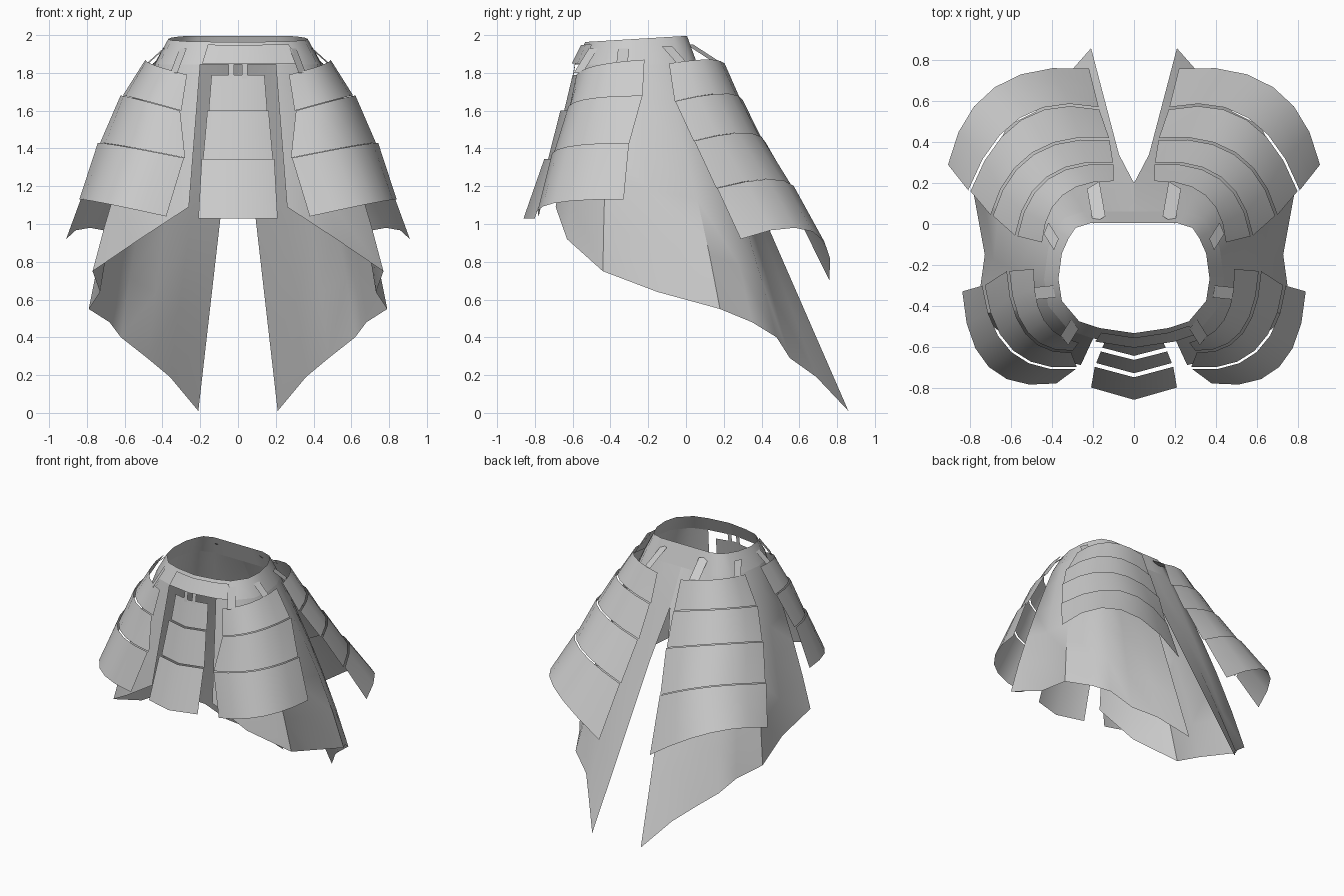
import bpy
from mathutils import Vector

cube = bpy.data.objects.get("Cube")
if cube:
    bpy.data.objects.remove(cube, do_unlink=True)

grey = bpy.data.materials.new("plain grey")
grey.use_nodes = True
grey.diffuse_color = (0.6, 0.6, 0.6, 1)
grey.node_tree.nodes["Principled BSDF"].inputs["Base Color"].default_value = grey.diffuse_color


def sheet(name, rows):
    """Open surface lofted through rows listed top down, points running counterclockwise."""
    n = len(rows[0])
    verts = [tuple(p) for row in rows for p in row]
    faces = [(r * n + i, r * n + n + i, r * n + n + i + 1, r * n + i + 1)
             for r in range(len(rows) - 1) for i in range(n - 1)]
    mesh = bpy.data.meshes.new(name)
    mesh.from_pydata(verts, [], faces)
    mesh.materials.append(grey)
    obj = bpy.data.objects.new(name, mesh)
    bpy.context.collection.objects.link(obj)
    bpy.ops.object.select_all(action="DESELECT")
    obj.select_set(True)
    bpy.context.view_layer.objects.active = obj
    bpy.ops.object.shade_smooth_by_angle(angle=0.7)
    return obj


def mirrored(row):
    return [Vector((-p.x, p.y, p.z)) for p in reversed(row)]


def pair(name, rows):
    sheet("left_" + name, rows)
    sheet("right_" + name, [mirrored(row) for row in rows])


def arc(a, b, c, steps=6):
    """Smooth curve passing through three points."""
    a, b, c = Vector(a), Vector(b), Vector(c)
    return [a * (1 - t) * (1 - 2 * t) + b * 4 * t * (1 - t) + c * t * (2 * t - 1)
            for t in (i / steps for i in range(steps + 1))]


def waist(p):
    """Point of the upper waist edge above a hip point."""
    y = (p.y + .26) * .83 - .26
    return Vector((p.x * .84, y, 1.98 + .06 * (y + .26)))


# Hip line and ragged hem of the cloth, front to back
hip = [Vector((x, y, 1.845)) for x, y in (
    (.2, -.56), (.32, -.52), (.42, -.4), (.44, -.27), (.42, -.12),
    (.38, -.03), (.34, .03), (.25, .06), (.13, .06), (0, .06))]
hem = [Vector(p) for p in (
    (.26, -.69, 1.09), (.52, -.63, .92), (.77, -.44, .75), (.73, -.15, .64), (.79, .18, .55),
    (.68, .35, .48), (.62, .48, .4), (.48, .55, .29), (.36, .69, .19), (.21, .86, .01))]

# Waistband, closed at the front
half_hip = [Vector((0, -.59, 1.845))] + hip
ring = half_hip + mirrored(half_hip)[1:]
sheet("waistband", [[waist(p) for p in ring], ring])

# Cloth skirt halves, split at the front and the back
rows = []
for t in (0, .14, .35, .55, .78, 1):
    row = []
    for i, (a, b) in enumerate(zip(hip, hem)):
        p = a.lerp(b, t)
        out = Vector((p.x, p.y + .2, 0)).normalized()
        bulge = .16 * t * (1 - t) * min(i, 9 - i) / 4
        row.append(p + out * bulge)
    if t == .14:
        row[-1] = Vector((0, .2, 1.58))
    rows.append(row)
pair("cloth_skirt", rows)

# Overlapping belt end at the front
belt = [Vector((x, y, 1.85)) for x, y in ((-.19, -.575), (0, -.605), (.2, -.575), (.32, -.535))]
sheet("belt_end", [[waist(p) - Vector((0, .01, .015)) for p in belt], belt])


def lames(name, rows, lap):
    """Stack of overlapping plates; each lower plate starts slightly further out."""
    for k in range(len(rows) - 1):
        top = [p + Vector((p.x, p.y + .2, 0)).normalized() * (lap if k else 0) for p in rows[k]]
        mid = [a.lerp(b, .5) for a, b in zip(top, rows[k + 1])]
        yield f"{name}_{k + 1}", [top, mid, rows[k + 1]]


# Front hip guards, inner edge to outer edge
front_rows = [arc(*r) for r in (
    ((.27, -.58, 1.79), (.44, -.47, 1.84), (.49, -.22, 1.87)),
    ((.3, -.62, 1.6), (.52, -.53, 1.66), (.61, -.23, 1.68)),
    ((.28, -.7, 1.35), (.59, -.62, 1.41), (.73, -.3, 1.43)),
    ((.38, -.78, 1.04), (.71, -.7, 1.11), (.84, -.33, 1.13)))]
for name, part in lames("front_hip_plate", front_rows, .012):
    pair(name, part)

# Back hip guards, outer edge to inner edge
back_rows = [arc(*r) for r in (
    ((.45, -.09, 1.85), (.35, .14, 1.87), (.1, .21, 1.83)),
    ((.57, -.06, 1.65), (.42, .22, 1.69), (.1, .29, 1.62)),
    ((.69, .04, 1.44), (.49, .34, 1.48), (.12, .41, 1.38)),
    ((.8, .16, 1.19), (.55, .51, 1.23), (.17, .56, 1.08)),
    ((.91, .29, .92), (.68, .67, .96), (.22, .76, .7)))]
for name, part in lames("back_hip_plate", back_rows, .012):
    pair(name, part)

# Centre front flap of three creased plates
flap = [[Vector((-x, y + d, z)), Vector((0, y, z)), Vector((x, y + d, z))] for x, y, z, d in (
    (.14, -.6, 1.79, .03), (.155, -.645, 1.6, .04), (.185, -.73, 1.345, .05), (.21, -.86, 1.03, .06))]
for name, part in lames("front_flap_plate", flap, .02):
    sheet(name, part)


def strap(name, top, bottom, width):
    """Short flat strap laid around the waist direction."""
    top, bottom = Vector(top), Vector(bottom)
    side = Vector((-(top.y + .26), top.x, 0)).normalized() * width / 2
    pair(name, [[top - side, top + side], [bottom - side, bottom + side]])


# Straps holding the guards and the flap
strap("flap_strap", (.035, -.585, 1.86), (.035, -.6, 1.77), .03)
strap("front_inner_strap", (.29, -.49, 1.93), (.34, -.57, 1.8), .06)
strap("front_outer_strap", (.39, -.33, 1.93), (.49, -.34, 1.84), .06)
strap("back_outer_strap", (.38, -.1, 1.94), (.43, -.02, 1.85), .06)
strap("back_inner_strap", (.17, .02, 1.95), (.2, .19, 1.84), .07)
